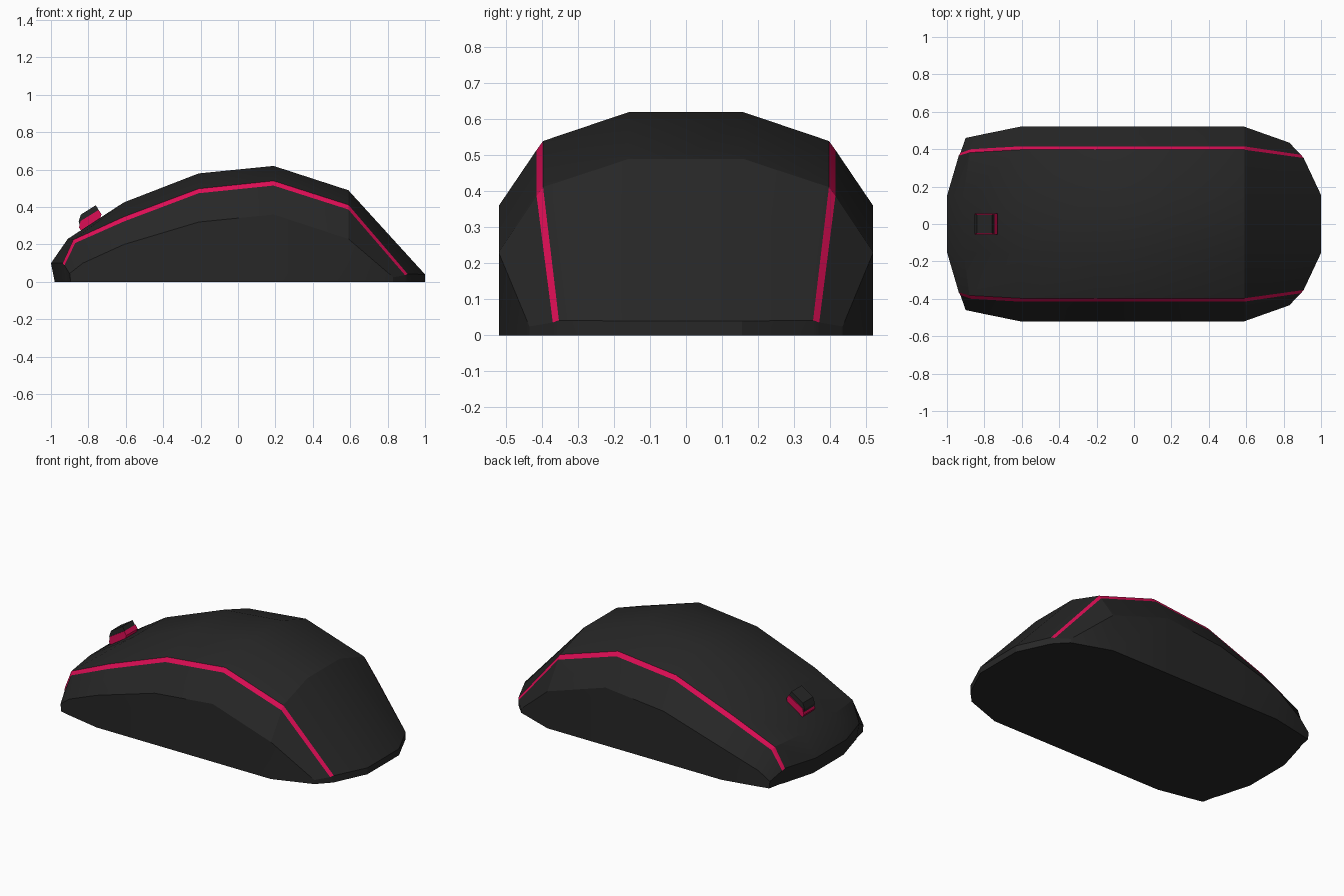
import bpy, bmesh, math

if "Cube" in bpy.data.objects:
    bpy.data.objects.remove(bpy.data.objects["Cube"])

def material(name, rgb):
    m = bpy.data.materials.new(name)
    m.diffuse_color = (*rgb, 1)
    m.use_nodes = True
    m.node_tree.nodes["Principled BSDF"].inputs["Base Color"].default_value = m.diffuse_color
    return m

black = material("black_plastic", (0.02, 0.02, 0.02))
pink = material("pink_trim", (0.72, 0.004, 0.09))

def finish(name, bm, mats):
    bmesh.ops.recalc_face_normals(bm, faces=bm.faces)
    me = bpy.data.meshes.new(name)
    bm.to_mesh(me)
    bm.free()
    for m in mats:
        me.materials.append(m)
    ob = bpy.data.objects.new(name, me)
    bpy.context.collection.objects.link(ob)
    return ob

def mid(x, top, upper, lower, side):
    """Half cross-section: crown, trim top, trim bottom, side crease, base."""
    return [(x, .16, top), (x, .397, upper), (x, .415, lower), (x, .52, side), (x, .52, 0)]

# Half cross-sections from nose to tail
sections = [
    [(-1, .15, .10), (-.937, .365, .10), (-.928, .38, .088), (-.90, .46, .045), (-.895, .46, 0)],
    [(-.91, .155, .23), (-.88, .382, .225), (-.87, .40, .208), (-.83, .475, .10), (-.83, .475, 0)],
    mid(-.61, .425, .348, .323, .20),
    mid(-.21, .58, .498, .474, .32),
    mid(.19, .62, .54, .515, .36),
    mid(.59, .49, .412, .387, .23),
    [(1, .155, .04), (.907, .353, .042), (.893, .37, .036), (.83, .435, .025), (.83, .435, 0)],
]
nose_foot = [(-.98, .15, 0), (-.92, .362, 0), (-.912, .378, 0)]
tail_foot = [(1, .155, 0), (.907, .353, 0), (.893, .37, 0)]

# Body shell: lofted sections, end walls and flat base
bm = bmesh.new()

def full_row(half):
    pts = [(x, -y, z) for x, y, z in reversed(half)] + half
    return [bm.verts.new(p) for p in pts]

rows = [full_row(s) for s in sections]
for r0, r1 in zip(rows, rows[1:]):
    for i in range(9):
        f = bm.faces.new((r0[i], r0[i + 1], r1[i + 1], r1[i]))
        f.material_index = 1 if i in (2, 6) else 0      # trim stripes
feet = []
for row, foot in ((rows[0], nose_foot), (rows[-1], tail_foot)):
    low = [row[0]] + full_row(foot) + [row[9]]
    high = row[1:9]
    for i in range(7):
        bm.faces.new((high[i], high[i + 1], low[i + 1], low[i]))
    feet.append(low)
bm.faces.new(feet[0] + [r[9] for r in rows[1:-1]] + feet[1][::-1]
             + [r[0] for r in rows[-2:0:-1]])
body = finish("mouse_body", bm, (black, pink))
bpy.context.view_layer.objects.active = body
body.select_set(True)
bpy.ops.object.shade_smooth_by_angle(angle=math.radians(25))

def prism(name, profile, half_width, mat):
    """Side profile in x, z extruded across y."""
    bm = bmesh.new()
    a = [bm.verts.new((x, -half_width, z)) for x, z in profile]
    b = [bm.verts.new((x, half_width, z)) for x, z in profile]
    bm.faces.new(a)
    bm.faces.new(b[::-1])
    for i in range(len(a)):
        j = (i + 1) % len(a)
        bm.faces.new((a[i], b[i], b[j], a[j]))
    return finish(name, bm, (mat,))

# Scroll wheel block with its pink surround
prism("scroll_wheel", [(-.852, .325), (-.84, .36), (-.76, .41), (-.738, .372), (-.78, .32), (-.84, .28)],
      .05, black)
prism("scroll_wheel_trim", [(-.85, .29), (-.842, .325), (-.745, .385), (-.73, .362), (-.74, .33), (-.83, .26)],
      .055, pink)
